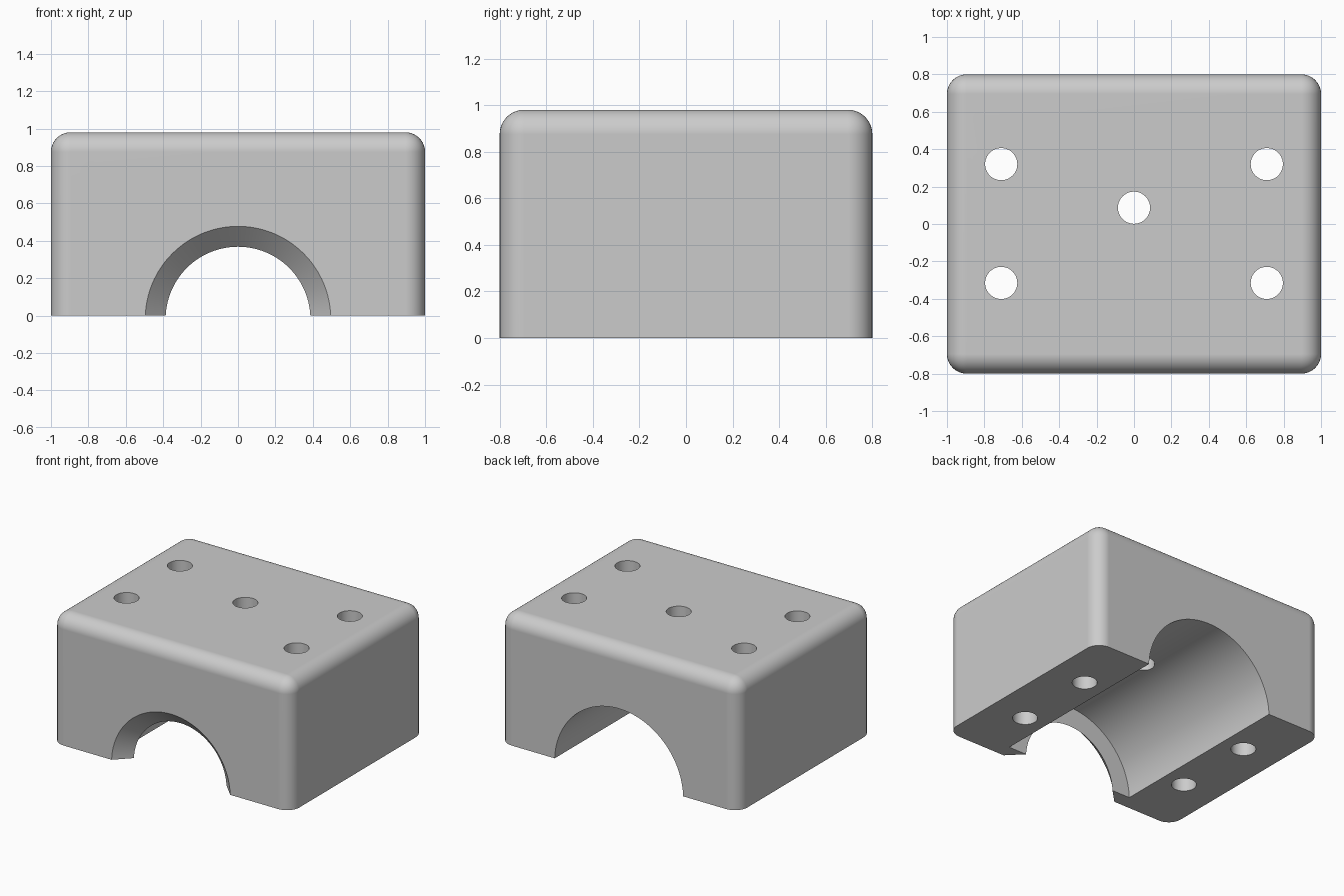
import bpy, bmesh, math
from mathutils import Vector

if "Cube" in bpy.data.objects:
    bpy.data.objects.remove(bpy.data.objects["Cube"], do_unlink=True)

LENGTH, DEPTH, HEIGHT, FILLET = 2.0, 1.6, 0.98, 0.105
HOLE_RADIUS = 0.086

grey = bpy.data.materials.new("plain_grey")
grey.use_nodes = True
colour = (0.6, 0.6, 0.6, 1)
grey.diffuse_color = colour
grey.node_tree.nodes["Principled BSDF"].inputs["Base Color"].default_value = colour


def to_object(name, bm):
    bmesh.ops.recalc_face_normals(bm, faces=bm.faces)
    mesh = bpy.data.meshes.new(name)
    bm.to_mesh(mesh)
    bm.free()
    mesh.materials.append(grey)
    obj = bpy.data.objects.new(name, mesh)
    bpy.context.collection.objects.link(obj)
    return obj


def turned_solid(name, profile, axis, centre, segments):
    """Closed solid of revolution from (position, radius) pairs along axis."""
    bm = bmesh.new()
    rings = []
    for along, radius in profile:
        ring = []
        for i in range(segments):
            a = math.tau * i / segments
            u, v = radius * math.cos(a), radius * math.sin(a)
            offset = Vector((u, along, v)) if axis == "Y" else Vector((u, v, along))
            ring.append(bm.verts.new(Vector(centre) + offset))
        rings.append(ring)
    for low, high in zip(rings, rings[1:]):
        for i in range(segments):
            j = (i + 1) % segments
            bm.faces.new((low[i], low[j], high[j], high[i]))
    bm.faces.new(rings[0])
    bm.faces.new(rings[-1])
    return to_object(name, bm)


# Block with rounded top and upright edges, sharp around the base
bm = bmesh.new()
bmesh.ops.create_cube(bm, size=1)
for v in bm.verts:
    v.co = (v.co.x * LENGTH, v.co.y * DEPTH, (v.co.z + 0.5) * HEIGHT)
rounded = [e for e in bm.edges if max(v.co.z for v in e.verts) > 0.5]
bmesh.ops.bevel(bm, geom=rounded, offset=FILLET, offset_type='OFFSET',
                segments=10, profile=0.5, affect='EDGES', clamp_overlap=True)
block = to_object("clamp_block", bm)

# Stepped bore: flared front lip, then a wider straight channel to the back
bore = [(-0.9, 0.595), (-0.69, 0.387), (-0.69, 0.537), (0.9, 0.537)]
cutters = [turned_solid("bore_cutter", bore, "Y", (0, 0, -0.019), 128)]

# Four bolt holes and one centre hole, straight through
holes = [(x, y) for x in (-0.71, 0.71) for y in (-0.315, 0.32)] + [(0, 0.087)]
for x, y in holes:
    cutters.append(turned_solid("hole_cutter", [(-0.2, HOLE_RADIUS), (1.2, HOLE_RADIUS)],
                                "Z", (x, y, 0), 48))

bpy.ops.object.select_all(action='DESELECT')
bpy.context.view_layer.objects.active = block
block.select_set(True)
for cutter in cutters:
    cut = block.modifiers.new("cut", 'BOOLEAN')
    cut.operation = 'DIFFERENCE'
    cut.solver = 'EXACT'
    cut.object = cutter
    bpy.ops.object.modifier_apply(modifier=cut.name)
    bpy.data.objects.remove(cutter, do_unlink=True)

# Smooth curves, crisp rims, flat faces kept flat
bpy.ops.object.shade_smooth_by_angle(angle=math.radians(30))
weighted = block.modifiers.new("flat_face_normals", 'WEIGHTED_NORMAL')
weighted.keep_sharp = True
